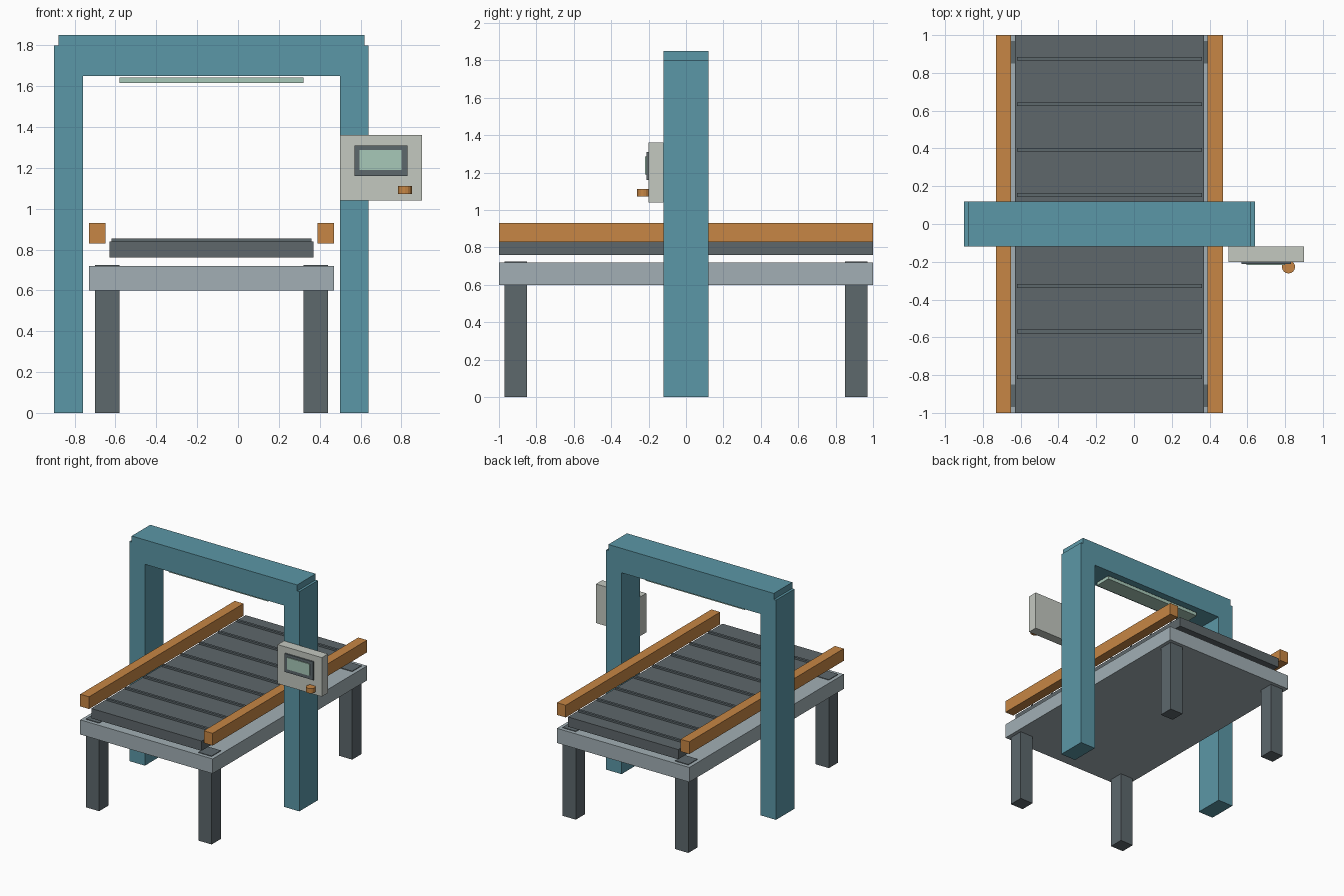
import bpy
import bmesh
from mathutils import Matrix

if "Cube" in bpy.data.objects:
    bpy.data.objects.remove(bpy.data.objects["Cube"], do_unlink=True)


def material(name, rgb):
    m = bpy.data.materials.new(name)
    m.use_nodes = True
    m.diffuse_color = (*rgb, 1)
    bsdf = next(n for n in m.node_tree.nodes if n.type == 'BSDF_PRINCIPLED')
    bsdf.inputs["Base Color"].default_value = (*rgb, 1)
    return m


TEAL = material("teal_paint", (0.105, 0.31, 0.385))
ORANGE = material("orange_paint", (0.57, 0.24, 0.058))
SLATE = material("slate_grey", (0.11, 0.138, 0.152))
RUBBER = material("belt_grey", (0.112, 0.135, 0.145))
STEEL = material("light_steel", (0.36, 0.43, 0.46))
CASE = material("pale_casing", (0.55, 0.58, 0.53))
GLASS = material("pale_green_glass", (0.39, 0.58, 0.48))


def finish(name, bm, mat):
    mesh = bpy.data.meshes.new(name)
    bm.to_mesh(mesh)
    bm.free()
    mesh.materials.append(mat)
    obj = bpy.data.objects.new(name, mesh)
    bpy.context.collection.objects.link(obj)
    return obj


def box(name, mat, x, y, z):
    """Box given as (low, high) ranges on each axis."""
    bm = bmesh.new()
    spans = (x, y, z)
    move = Matrix.Translation([(a + b) / 2 for a, b in spans])
    size = Matrix.Diagonal([b - a for a, b in spans] + [1])
    bmesh.ops.create_cube(bm, size=1, matrix=move @ size)
    return finish(name, bm, mat)


AXIS = -0.13  # centre line of the conveyor and gantry


def across(inner, outer, side):
    """Range in x at a distance from the conveyor's centre line."""
    return sorted((AXIS + side * inner, AXIS + side * outer))


# Conveyor table: bed, belt and cross slats
box("table_bed", STEEL, (-0.73, 0.47), (-1, 1), (0.60, 0.72))
box("conveyor_belt", RUBBER, (-0.63, 0.37), (-1, 1), (0.76, 0.84))
for i in range(8):
    y = -0.81 + i * 0.2407
    box(f"belt_slat_{i + 1}", SLATE, (-0.62, 0.36), (y - 0.01, y + 0.01), (0.835, 0.855))

# Parts on both sides: gantry posts, guide rails and legs
for side, label in ((1, "left"), (-1, "right")):
    box(f"gantry_post_{label}", TEAL, across(0.63, 0.77, side), (-0.12, 0.12), (0, 1.80))
    box(f"guide_rail_{label}", ORANGE, across(0.52, 0.60, side), (-1, 1), (0.83, 0.93))
    for end, place in ((-1, "front"), (1, "back")):
        box(f"{place}_leg_{label}", SLATE, across(0.45, 0.57, side),
            sorted((end * 0.85, end * 0.97)), (0, 0.725))

# Gantry beam and the light bar beneath it
box("gantry_beam", TEAL, (-0.88, 0.62), (-0.12, 0.12), (1.65, 1.85))
box("light_bar", GLASS, (-0.58, 0.32), (-0.07, 0.07), (1.615, 1.643))

# Control panel with bezel, screen and knob
box("control_case", CASE, (0.50, 0.90), (-0.20, -0.12), (1.04, 1.36))
box("screen_bezel", SLATE, (0.57, 0.83), (-0.212, -0.20), (1.16, 1.31))
box("screen", GLASS, (0.595, 0.80), (-0.218, -0.21), (1.19, 1.287))
bm = bmesh.new()
bmesh.ops.create_cone(bm, cap_ends=True, segments=16, radius1=0.035, radius2=0.035,
                      depth=0.04, matrix=Matrix.Translation((0.818, -0.227, 1.091)))
finish("control_knob", bm, ORANGE)
